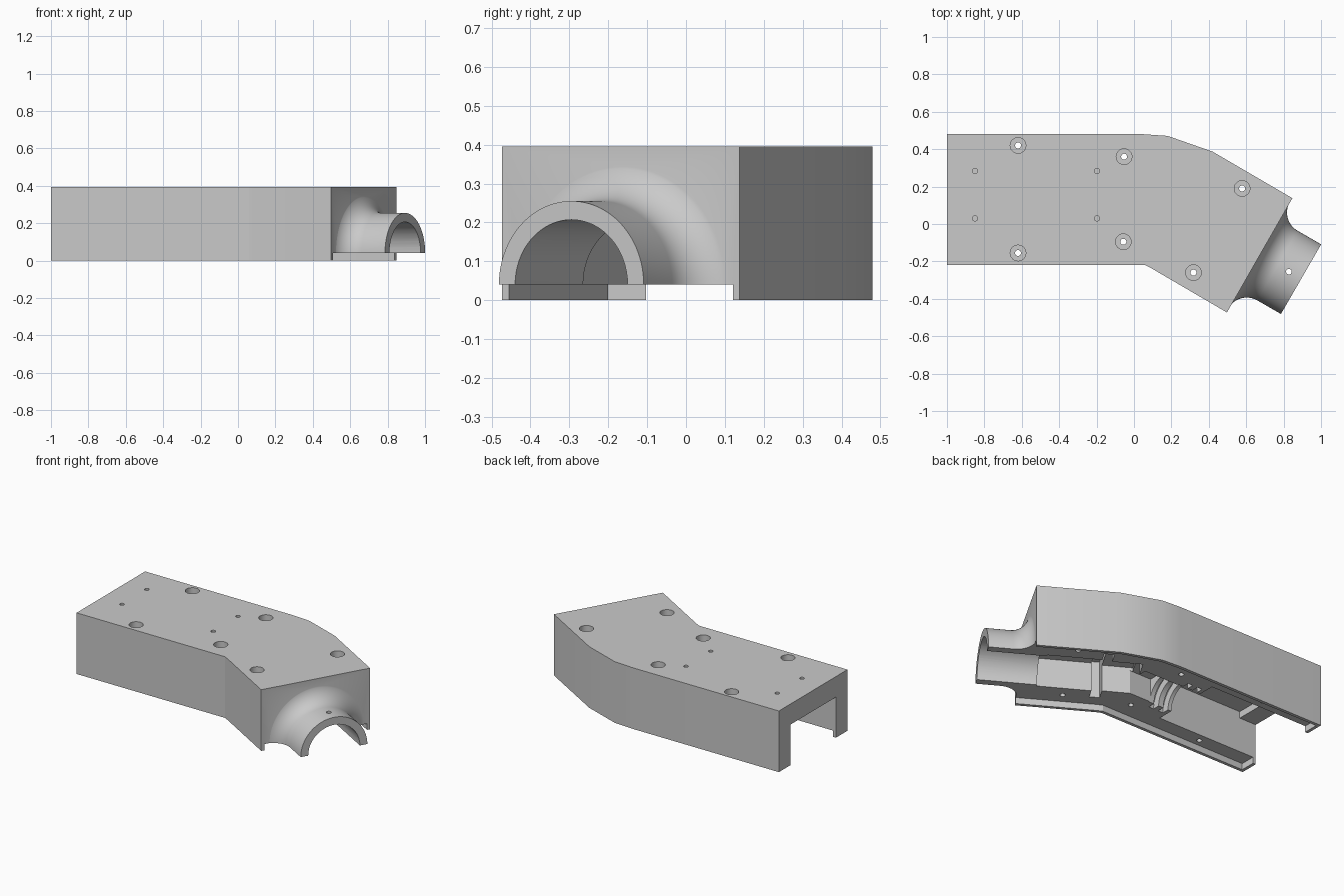
import bpy, bmesh, math
from mathutils import Vector, Matrix

if "Cube" in bpy.data.objects:
    bpy.data.objects.remove(bpy.data.objects["Cube"])

HEIGHT, SPLIT = 0.395, 0.04
OUTLINE = [(-1, -0.22), (0.06, -0.22), (0.09, -0.235), (0.497, -0.473), (0.847, 0.138),
           (0.42, 0.387), (0.18, 0.471), (0.05, 0.48), (-1, 0.48)]

# Frames whose local x runs along each cavity, with z = 0 on the split plane
MAIN = Matrix.Translation((0, 0.13, SPLIT))
ARM = Matrix.Translation((0.157, 0.13, SPLIT)) @ Matrix.Rotation(math.radians(-30), 4, 'Z')
WORLD = Matrix.Identity(4)

grey = bpy.data.materials.new("plain grey")
grey.use_nodes = True
colour = (0.59, 0.59, 0.59, 1)
grey.diffuse_color = colour
grey.node_tree.nodes["Principled BSDF"].inputs["Base Color"].default_value = colour


def finish(bm, name, frame=WORLD):
    bmesh.ops.transform(bm, matrix=frame, verts=bm.verts)
    bmesh.ops.recalc_face_normals(bm, faces=bm.faces)
    mesh = bpy.data.meshes.new(name)
    bm.to_mesh(mesh)
    bm.free()
    mesh.materials.append(grey)
    ob = bpy.data.objects.new(name, mesh)
    bpy.context.collection.objects.link(ob)
    return ob


def prism(name, points, z0, z1):
    bm = bmesh.new()
    face = bm.faces.new([bm.verts.new((x, y, z0)) for x, y in points])
    top = bmesh.ops.extrude_face_region(bm, geom=[face])["geom"]
    bmesh.ops.translate(bm, vec=(0, 0, z1 - z0),
                        verts=[v for v in top if isinstance(v, bmesh.types.BMVert)])
    return finish(bm, name)


def box(frame, x0, x1, half_width, top):
    bm = bmesh.new()
    bmesh.ops.create_cube(bm, size=1)
    low = -0.1
    m = Matrix.Translation(((x0 + x1) / 2, 0, (top + low) / 2))
    m = m @ Matrix.Diagonal((x1 - x0, 2 * half_width, top - low, 1))
    return finish(bm, "box_cutter", frame @ m)


def rod(frame, x0, x1, radius, sides=64):
    bm = bmesh.new()
    bmesh.ops.create_cone(bm, cap_ends=True, segments=sides, radius1=radius,
                          radius2=radius, depth=x1 - x0)
    m = Matrix.Translation(((x0 + x1) / 2, 0, 0)) @ Matrix.Rotation(math.pi / 2, 4, 'Y')
    return finish(bm, "rod_cutter", frame @ m)


def drill(x, y, z0, z1, radius):
    frame = Matrix.Translation((x, y, 0)) @ Matrix.Rotation(-math.pi / 2, 4, 'Y')
    return rod(frame, z0, z1, radius, 24)


def combine(target, tool, operation='DIFFERENCE'):
    mod = target.modifiers.new("shape", 'BOOLEAN')
    mod.operation, mod.solver, mod.object = operation, 'EXACT', tool
    graph = bpy.context.evaluated_depsgraph_get()
    mesh = bpy.data.meshes.new_from_object(target.evaluated_get(graph))
    target.modifiers.clear()
    target.data = mesh
    bpy.data.objects.remove(tool)


def inset(points, amount):
    # offset each corner of a counter-clockwise outline inward
    result = []
    for i, p in enumerate(points):
        p = Vector(p)
        a = (p - Vector(points[i - 1])).normalized()
        b = (Vector(points[(i + 1) % len(points)]) - p).normalized()
        na, nb = Vector((-a.y, a.x)), Vector((-b.y, b.x))
        result.append(p + (na + nb) * amount / (1 + na.dot(nb)))
    return result


# Bent block
body = prism("housing_half", OUTLINE, 0, HEIGHT)

# Recess inside the thin lower lip, left open at the pipe end
recess = inset(OUTLINE, 0.02)
along = (ARM.to_3x3() @ Vector((0.15, 0, 0))).xy
for i in (3, 4):
    recess[i] = recess[i] + along
combine(body, prism("recess_cutter", recess, -0.1, SPLIT))

# Half-round spout with a flared root
FACE, END, R, FLARE = 0.592, 0.85, 0.215, 0.112
profile = [(FACE - 0.05, 0), (FACE - 0.05, R + FLARE)]
for i in range(13):
    a = i / 12 * math.pi / 2
    profile.append((FACE + FLARE * (1 - math.cos(a)), R + FLARE * (1 - math.sin(a))))
profile += [(END, R), (END, 0)]
bm = bmesh.new()
verts = [bm.verts.new((x, -r, 0)) for x, r in profile]
section = bm.faces.new(verts)
bmesh.ops.spin(bm, geom=[section], cent=(0, 0, 0), axis=(1, 0, 0),
               angle=math.pi, steps=48, use_duplicate=False)
bmesh.ops.remove_doubles(bm, verts=bm.verts, dist=0.0001)
# keep the half above the split plane
if sum(v.co.z for v in bm.verts) < 0:
    bmesh.ops.rotate(bm, verts=bm.verts, cent=(0, 0, 0),
                     matrix=Matrix.Rotation(math.pi, 3, 'X'))
combine(body, finish(bm, "spout", ARM), 'UNION')

# Straight cavity: low mouth, taller square chamber, ring grooves, narrow seat
combine(body, box(MAIN, -1.1, -0.87, 0.233, 0.222))
combine(body, box(MAIN, -0.88, -0.28, 0.2335, 0.265))
combine(body, rod(MAIN, -0.3, -0.11, 0.13))
for x in (-0.255, -0.185):
    combine(body, rod(MAIN, x, x + 0.035, 0.175))
combine(body, box(MAIN, -0.12, 0.13, 0.125, 0.15))

# Angled cavity: seat, cross slot, long pocket, spout bore
combine(body, box(ARM, -0.06, 0.14, 0.17, 0.17))
combine(body, box(ARM, 0.12, 0.18, 0.25, 0.235))
combine(body, box(ARM, 0.17, 0.5, 0.18, 0.185))
combine(body, rod(ARM, 0.48, 1.0, 0.167))

# Counterbored screw holes
for x, y in [(-0.62, 0.42), (-0.62, -0.155), (-0.053, 0.36),
             (-0.057, -0.095), (0.578, 0.19), (0.318, -0.26)]:
    combine(body, drill(x, y, 0.3, 0.5, 0.042))
    combine(body, drill(x, y, -0.1, 0.45, 0.016))

# Blind pin holes and the spout vent
for x in (-0.85, -0.198):
    for y in (0.03, 0.283):
        combine(body, drill(x, y, 0.34, 0.5, 0.014))
combine(body, drill(0.828, -0.255, 0.15, 0.5, 0.015))

# Smooth round walls, keep edges crisp
bpy.ops.object.select_all(action='DESELECT')
body.select_set(True)
bpy.context.view_layer.objects.active = body
bpy.ops.object.shade_smooth_by_angle(angle=math.radians(25))
